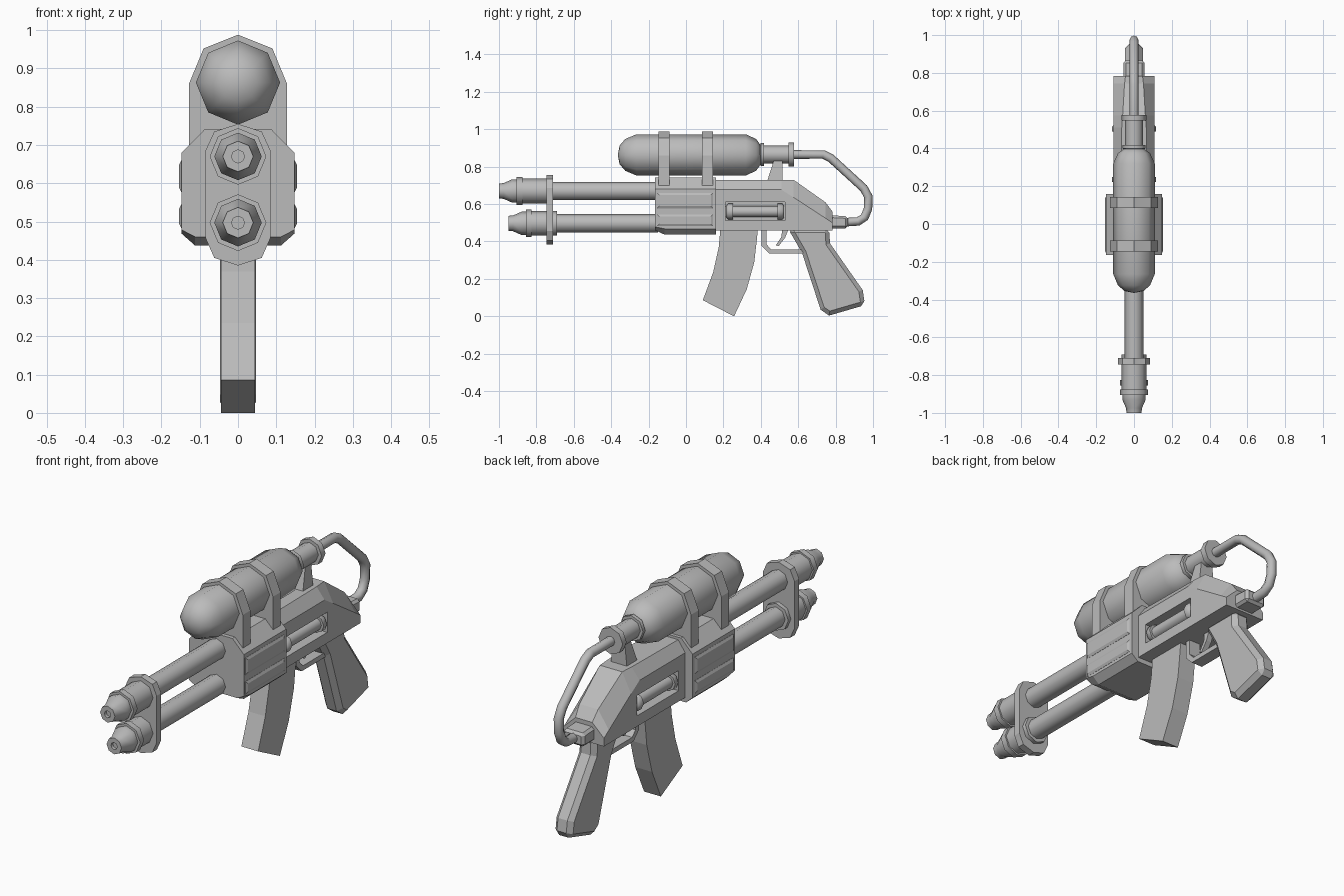
import bpy, bmesh, math
from mathutils import Vector

if "Cube" in bpy.data.objects:
    bpy.data.objects.remove(bpy.data.objects["Cube"], do_unlink=True)

grey = bpy.data.materials.new("plain_grey")
grey.use_nodes = True
grey.diffuse_color = (0.5, 0.5, 0.5, 1)
grey.node_tree.nodes["Principled BSDF"].inputs["Base Color"].default_value = (0.5, 0.5, 0.5, 1)


def loft(name, rings, smooth=None):
    """Skin a list of equal-length point rings and cap both ends."""
    bm = bmesh.new()
    rows = [[bm.verts.new(p) for p in ring] for ring in rings]
    n = len(rows[0])
    for a, b in zip(rows, rows[1:]):
        for i in range(n):
            j = (i + 1) % n
            bm.faces.new((a[i], a[j], b[j], b[i]))
    bm.faces.new(rows[0])
    bm.faces.new(rows[-1])
    bmesh.ops.remove_doubles(bm, verts=bm.verts, dist=0.0001)
    bmesh.ops.recalc_face_normals(bm, faces=bm.faces)
    mesh = bpy.data.meshes.new(name)
    bm.to_mesh(mesh)
    bm.free()
    mesh.materials.append(grey)
    if smooth:
        mesh.polygons.foreach_set("use_smooth", [True] * len(mesh.polygons))
        mesh.set_sharp_from_angle(angle=math.radians(smooth))
    obj = bpy.data.objects.new(name, mesh)
    bpy.context.collection.objects.link(obj)
    return obj


def lathe(name, profile, z, x=0, y=0, sides=8):
    """Spin (y, radius) points round an axis parallel to y."""
    angles = [math.tau * i / sides for i in range(sides)]
    return loft(name, [[(x + r * math.cos(a), y + d, z + r * math.sin(a)) for a in angles]
                       for d, r in profile], 48)


def plate(name, outline, x0, x1):
    """Side outline of (y, z) points given a thickness across x."""
    return loft(name, [[(x, y, z) for y, z in outline] for x in (x0, x1)])


def section(half, y):
    """Mirror the (x, z) points of a half section."""
    pts = half + [(-x, z) for x, z in reversed(half) if x > 0]
    return [(x, y, z) for x, z in pts]


def bevel(obj, width, angle=80):
    mod = obj.modifiers.new("bevel", "BEVEL")
    mod.width = width
    mod.segments = 1
    mod.limit_method = "ANGLE"
    mod.angle_limit = math.radians(angle)


# Water tank and its neck
lathe("tank", [(-0.365, 0), (-0.355, 0.05), (-0.325, 0.085), (-0.265, 0.11),
               (0.32, 0.11), (0.375, 0.085), (0.4, 0.05), (0.41, 0)], 0.863)
lathe("tank_neck", [(0.395, 0.05), (0.4, 0.062), (0.418, 0.062), (0.418, 0.048), (0.548, 0.048),
                    (0.548, 0.065), (0.578, 0.065), (0.578, 0.02)], 0.865)

# Straps holding the tank
strap = [(0, 0.988), (0.09, 0.952), (0.128, 0.86), (0.128, 0.69)]
for place, y in (("front", -0.117), ("rear", 0.115)):
    loft(place + "_tank_strap", [section(strap, y - 0.029), section(strap, y + 0.029)])

# Neck post on the receiver
loft("neck_post", [[(sx * w, y, z) for sx, y in ((-1, y0), (1, y0), (1, y1), (-1, y1))]
                   for z, y0, y1, w in ((0.71, 0.43, 0.515, 0.045), (0.835, 0.47, 0.515, 0.032))])

# Fore block with a chamfered lower front edge
upper = [(0.086, 0.742), (0.147, 0.68)]
full = upper + [(0.147, 0.468), (0.112, 0.437)]
loft("fore_block", [section(upper + [(0.147, 0.478), (0.112, 0.46)], -0.165),
                    section(full, -0.115), section(full, 0.16)])

# Raised grip panels on both sides
for side, s in (("left", 1), ("right", -1)):
    for level, z0, z1 in (("upper", 0.577, 0.66), ("lower", 0.482, 0.545)):
        rings = []
        for x, inset in ((0.14, 0), (0.148, 0), (0.154, 0.012)):
            a, b, c, d = -0.155 + inset, 0.145 - inset, z0 + inset, z1 - inset
            rings.append([(s * x, a, c), (s * x, b, c), (s * x, b, d), (s * x, a, d)])
        loft(f"{side}_{level}_panel", rings)

# Twin barrels with stepped, hollow nozzles
nozzle = [(0, 0.066), (-0.135, 0.066), (-0.135, 0.074), (-0.165, 0.074), (-0.165, 0.062),
          (-0.19, 0.062), (-0.235, 0.042), (-0.26, 0.04), (-0.26, 0.017), (-0.245, 0.017)]
for level, z, y in (("upper", 0.67, -0.74), ("lower", 0.497, -0.69)):
    lathe(level + "_barrel", [(-0.73, 0.049), (-0.15, 0.049)], z)
    lathe(level + "_nozzle", nozzle, z, y=y)

# Plate joining the barrels
clamp = [(0, 0.755), (0.062, 0.735), (0.085, 0.685), (0.085, 0.457), (0.062, 0.405), (0, 0.385)]
loft("barrel_clamp", [section(clamp, -0.745), section(clamp, -0.71)])

# Receiver: ridge height, shoulder height and ridge width along its length
receiver = loft("receiver", [section([(w, top), (0.108, shoulder), (0.108, 0.46)], y)
                             for y, top, shoulder, w in ((0.15, 0.73, 0.677, 0.07),
                                                         (0.51, 0.73, 0.677, 0.065),
                                                         (0.575, 0.73, 0.636, 0.06),
                                                         (0.745, 0.61, 0.525, 0.05),
                                                         (0.783, 0.56, 0.5, 0.045))])

# Side windows, each with a pump rod inside
for side, s in (("left", 1), ("right", -1)):
    slot = [(0.21, 0.512), (0.53, 0.512), (0.53, 0.61), (0.21, 0.61)]
    cutter = plate("window_cutter", slot, s * 0.055, s * 0.2)
    cutter.hide_render = True
    mod = receiver.modifiers.new("window", "BOOLEAN")
    mod.object = cutter
    mod.operation = "DIFFERENCE"
    mod.solver = "EXACT"
    bpy.context.view_layer.objects.active = receiver
    bpy.ops.object.modifier_apply(modifier="window")
    bpy.data.objects.remove(cutter, do_unlink=True)
    lathe(side + "_pump_rod", [(0.215, 0.03), (0.225, 0.042), (0.25, 0.042), (0.25, 0.03),
                               (0.49, 0.03), (0.49, 0.042), (0.515, 0.042), (0.525, 0.03)],
          0.56, x=s * 0.075)

# Rear hose socket
socket = [(0.77, 0.47), (0.865, 0.47), (0.865, 0.535), (0.77, 0.54)]
bevel(plate("hose_socket", socket, -0.055, 0.055), 0.012)

# Hose from the tank neck to the socket
path = [(0.56, 0.865), (0.735, 0.865), (0.775, 0.845), (0.95, 0.685), (0.975, 0.64),
        (0.973, 0.575), (0.955, 0.53), (0.92, 0.507), (0.85, 0.503)]
pts = [Vector((0, y, z)) for y, z in path]
rings = []
for i, p in enumerate(pts):
    back = (p - pts[max(i - 1, 0)]).normalized()
    ahead = (pts[min(i + 1, len(pts) - 1)] - p).normalized()
    across = (back + ahead).normalized().cross(Vector((1, 0, 0)))
    rings.append([p + 0.023 * (Vector((math.cos(a), 0, 0)) + across * math.sin(a))
                  for a in (math.tau * k / 8 for k in range(8))])
loft("hose", rings, 48)

# Curved magazine
plate("magazine", [(0.185, 0.48), (0.385, 0.48), (0.38, 0.42), (0.365, 0.29), (0.325, 0.145),
                   (0.257, 0), (0.09, 0.086), (0.145, 0.235), (0.175, 0.37)], -0.045, 0.045)

# Pistol grip
grip = plate("grip", [(0.545, 0.47), (0.765, 0.47), (0.77, 0.39), (0.945, 0.14), (0.957, 0.06),
                      (0.765, 0.004), (0.72, 0.035), (0.62, 0.34)], -0.047, 0.047)
bevel(grip, 0.022)

# Trigger and guard
plate("trigger_guard", [(0.405, 0.47), (0.405, 0.375), (0.445, 0.335), (0.635, 0.335), (0.62, 0.358),
                        (0.455, 0.358), (0.43, 0.385), (0.43, 0.47)], -0.03, 0.03)
plate("trigger", [(0.515, 0.47), (0.55, 0.47), (0.53, 0.42), (0.495, 0.375), (0.48, 0.38),
                  (0.51, 0.425)], -0.014, 0.014)
